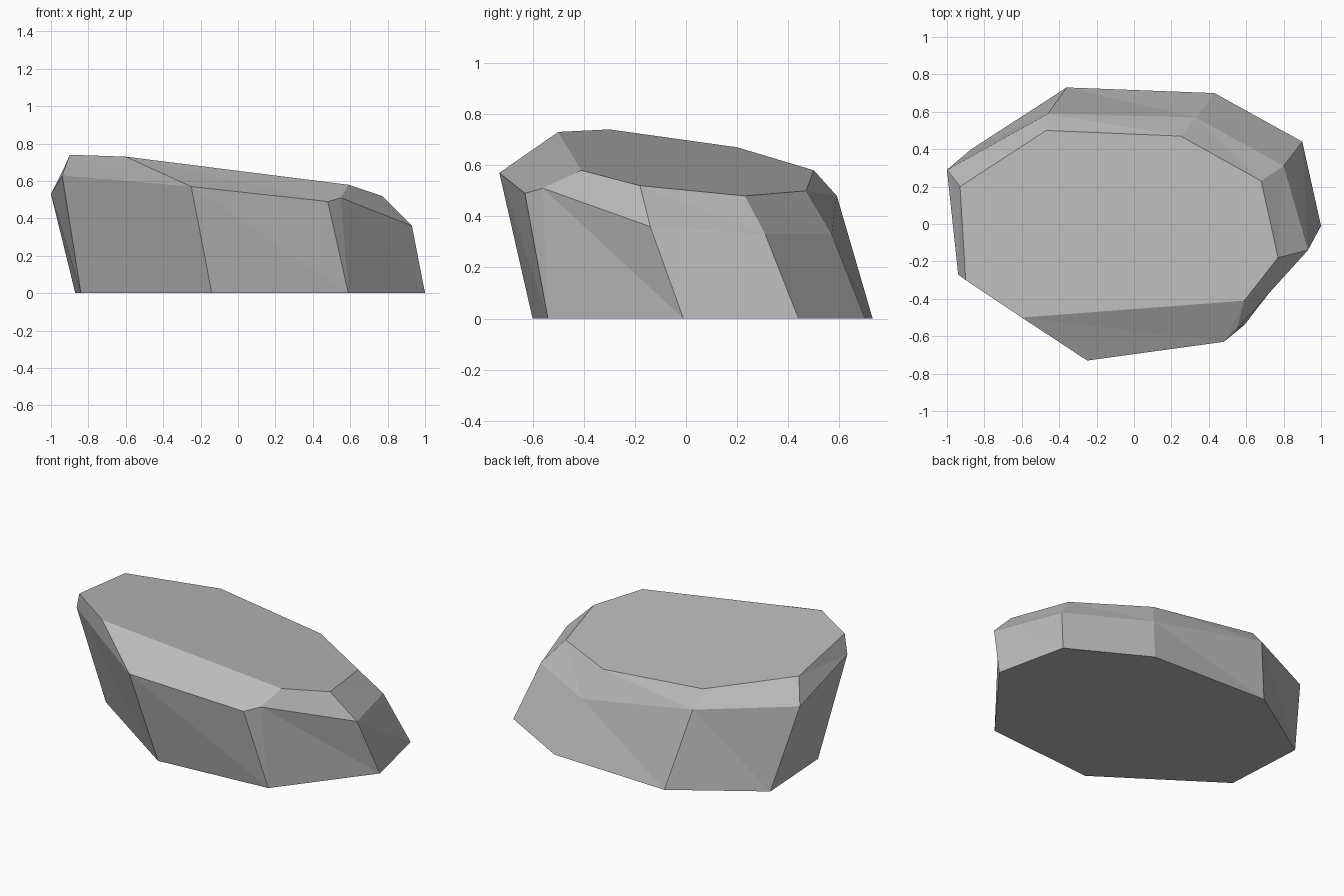
import bpy
import bmesh

cube = bpy.data.objects.get("Cube")
if cube:
    bpy.data.objects.remove(cube)

# Stone material
stone = bpy.data.materials.new("grey_stone")
stone.use_nodes = True
colour = (0.5, 0.5, 0.5, 1)
stone.diffuse_color = colour
stone.node_tree.nodes["Principled BSDF"].inputs["Base Color"].default_value = colour

# Cross-section rings, counter-clockwise from the +x side
base = [(1, -.01, 0), (.9, .44, 0), (.43, .7, 0), (-.36, .73, 0), (-.87, .4, 0),
        (-.84, -.12, 0), (-.14, -.6, 0), (.59, -.54, 0), (.59, -.54, 0)]
shoulder = [(.93, -.14, .36), (.8, .31, .33), (.33, .57, .33), (-.46, .59, .48),
            (-1, .29, .53), (-.94, -.27, .63), (-.25, -.73, .57),
            (.48, -.63, .49), (.55, -.56, .51)]
crown = [(.77, -.18, .52), (.68, .23, .48), (.25, .47, .5), (-.47, .5, .58),
         (-.93, .2, .67), (-.9, -.3, .74), (-.6, -.5, .73),
         (.59, -.41, .58), (.59, -.41, .58)]


def bridge(bm, lower, upper):
    """Join two rings with facets split from upper i to lower i + 1."""
    for i in range(len(lower)):
        j = (i + 1) % len(lower)
        for corners in ((lower[i], lower[j], upper[i]),
                        (lower[j], upper[j], upper[i])):
            if len(set(corners)) == 3:
                bm.faces.new(corners)


def add_ring(bm, points):
    """Repeated points share one vertex, so rings may taper to a corner."""
    made = {p: bm.verts.new(p) for p in dict.fromkeys(points)}
    return [made[p] for p in points]


# Faceted boulder: leaning walls, chamfered shoulder, tilted flat top
bm = bmesh.new()
low, mid, high = [add_ring(bm, ring) for ring in (base, shoulder, crown)]
bridge(bm, low, mid)
bridge(bm, mid, high)
bm.faces.new(list(dict.fromkeys(high)))
bm.faces.new(list(dict.fromkeys(reversed(low))))
bmesh.ops.recalc_face_normals(bm, faces=bm.faces)

mesh = bpy.data.meshes.new("boulder")
bm.to_mesh(mesh)
bm.free()
mesh.materials.append(stone)
boulder = bpy.data.objects.new("boulder", mesh)
bpy.context.collection.objects.link(boulder)
